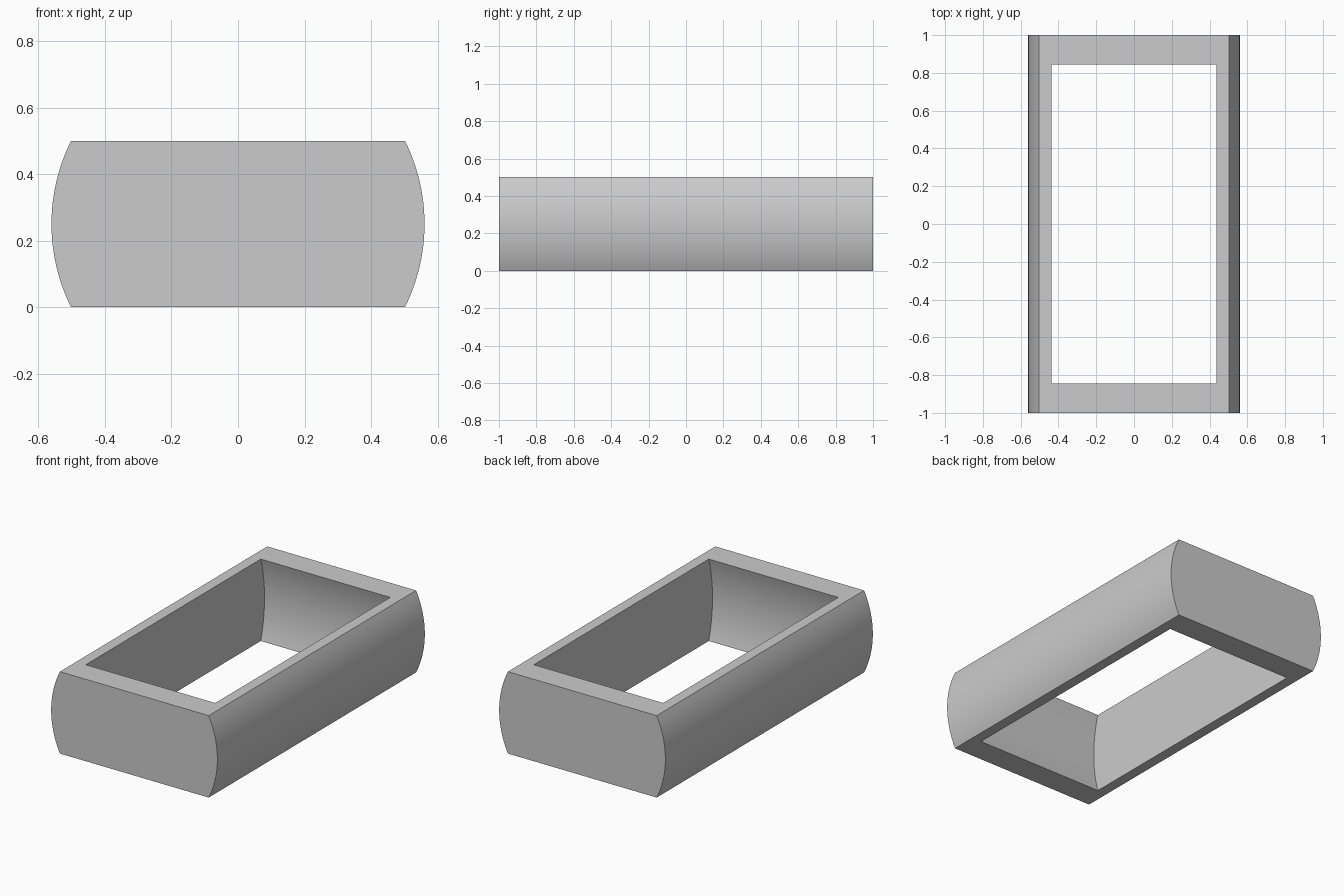
import bpy, bmesh, math

HEIGHT = 0.5          # frame height
HALF_LENGTH = 1.0     # flat outer ends
OUTER_RADIUS = 0.561  # bulging outer long sides
INNER_X = 0.437       # flat inner long walls
INNER_RADIUS = 0.88   # hollowed inner end walls
STEPS = 24

cube = bpy.data.objects.get("Cube")
if cube:
    bpy.data.objects.remove(cube, do_unlink=True)


def arc(radius, z):
    """Distance from the centre line of an arc at height z."""
    return math.sqrt(radius ** 2 - (z - HEIGHT / 2) ** 2)


def ring(bm, x, y, z):
    """Rectangle of four vertices at height z."""
    return [bm.verts.new((sx * x, sy * y, z))
            for sx, sy in ((-1, -1), (1, -1), (1, 1), (-1, 1))]


def bridge(bm, a, b):
    """Quads between two rectangles."""
    for i in range(4):
        j = (i + 1) % 4
        bm.faces.new((a[i], a[j], b[j], b[i]))


# Stack of outer and inner outlines following the two arcs
bm = bmesh.new()
levels = [HEIGHT * i / STEPS for i in range(STEPS + 1)]
outer = [ring(bm, arc(OUTER_RADIUS, z), HALF_LENGTH, z) for z in levels]
inner = [ring(bm, INNER_X, arc(INNER_RADIUS, z), z) for z in levels]

# Side walls
for rings in (outer, inner):
    for low, high in zip(rings, rings[1:]):
        bridge(bm, low, high)

# Bottom and top rims
for end in (0, -1):
    bridge(bm, outer[end], inner[end])

# Merge the coplanar strips of the flat walls
bmesh.ops.recalc_face_normals(bm, faces=bm.faces)
bmesh.ops.dissolve_limit(bm, angle_limit=math.radians(0.1),
                         verts=bm.verts, edges=bm.edges)
mesh = bpy.data.meshes.new("rounded_frame")
bm.to_mesh(mesh)
bm.free()

frame = bpy.data.objects.new("rounded_frame", mesh)
bpy.context.collection.objects.link(frame)

# Plain grey material
grey = bpy.data.materials.new("light_grey")
grey.use_nodes = True
colour = (0.6, 0.6, 0.6, 1)
grey.diffuse_color = colour
grey.node_tree.nodes["Principled BSDF"].inputs["Base Color"].default_value = colour
mesh.materials.append(grey)

# Smooth arcs with sharp corners
bpy.ops.object.select_all(action="DESELECT")
frame.select_set(True)
bpy.context.view_layer.objects.active = frame
bpy.ops.object.shade_smooth_by_angle(angle=math.radians(30))
